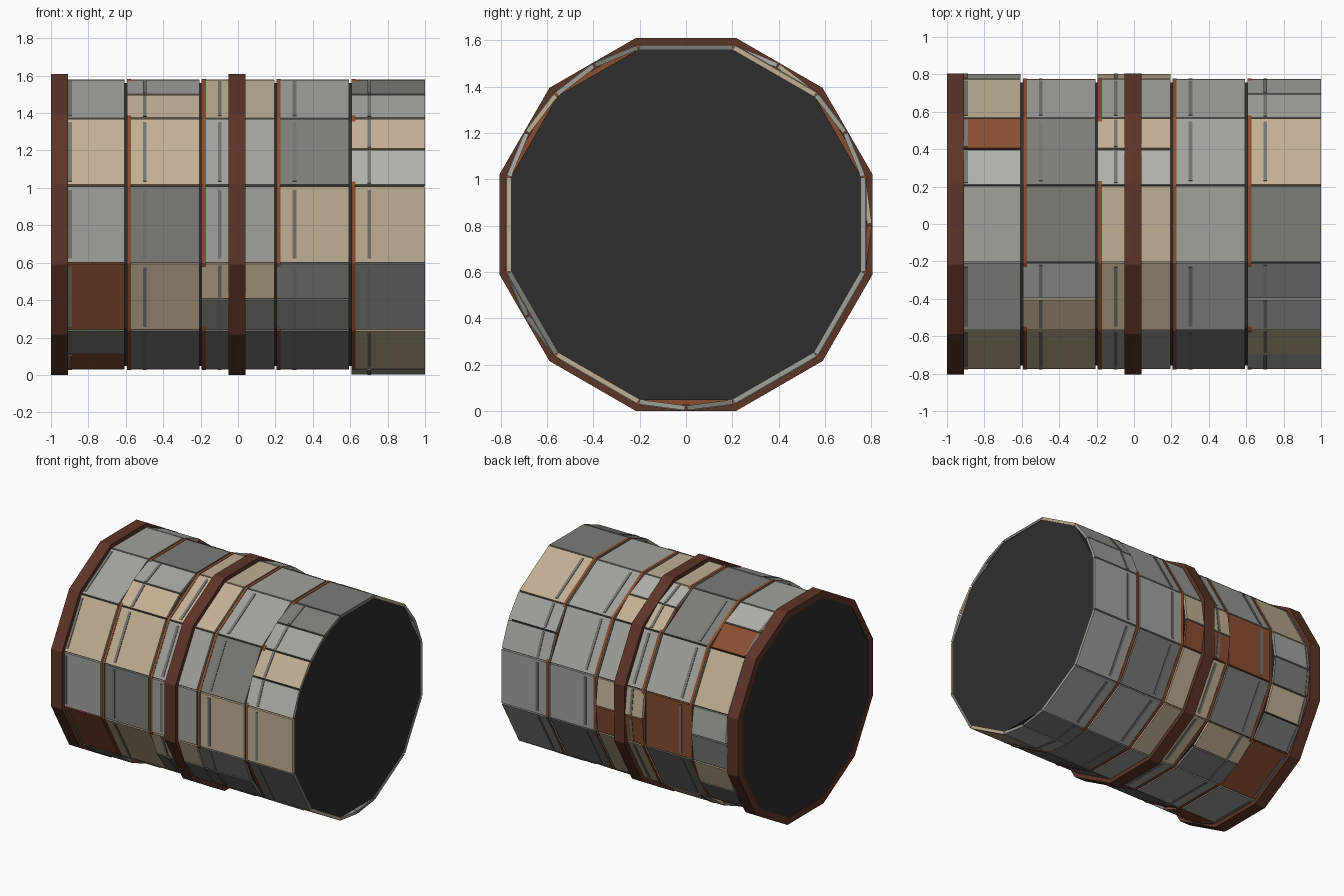
import bpy, math

if "Cube" in bpy.data.objects:
    bpy.data.objects.remove(bpy.data.objects["Cube"])

CZ = 0.805                       # axis height
STEP = math.radians(30)
C15 = math.cos(STEP / 2)
COLOURS = {
    'L': ("pale_grey", (0.44, 0.44, 0.41)), 'G': ("light_grey", (0.36, 0.36, 0.33)),
    'D': ("mid_grey", (0.20, 0.205, 0.18)), 'T': ("tan", (0.53, 0.43, 0.29)),
    'R': ("rust", (0.25, 0.075, 0.03)), 'B': ("dark_rust", (0.11, 0.035, 0.02)),
    'S': ("strip_grey", (0.17, 0.175, 0.16)), 'K': ("core_dark", (0.028, 0.028, 0.03)),
}
MATS = {}
for key, (name, rgb) in COLOURS.items():
    MATS[key] = bpy.data.materials.new(name)
    MATS[key].diffuse_color = (*rgb, 1)


def pt(x, r, a):
    """Point around the x axis; angle 0 faces the front, growing upwards."""
    return (x, -r * math.cos(a), CZ + r * math.sin(a))


class Part:
    """Collects coloured pieces into one object."""
    def __init__(self, name):
        self.name, self.v, self.f, self.c = name, [], [], []

    def add(self, verts, faces, col):
        n = len(self.v)
        self.v += verts
        self.f += [tuple(i + n for i in f) for f in faces]
        self.c += [col] * len(faces)

    def slab(self, x0, x1, p0, p1, depth, col):
        """Flat plate between two (y, z) points, extruded inwards by depth."""
        (y0, z0), (y1, z1) = p0, p1
        ln = math.hypot(y1 - y0, z1 - z0)
        ny, nz = (z1 - z0) / ln * depth, -(y1 - y0) / ln * depth
        sec = [p0, p1, (y1 + ny, z1 + nz), (y0 + ny, z0 + nz)]
        self.add([(x, y, z) for x in (x0, x1) for y, z in sec],
                 [(3, 2, 1, 0), (4, 5, 6, 7)] +
                 [(i, (i + 1) % 4, (i + 1) % 4 + 4, i + 4) for i in range(4)], col)

    def build(self):
        me = bpy.data.meshes.new(self.name)
        me.from_pydata(self.v, [], self.f)
        keys = sorted(set(self.c))
        for k in keys:
            me.materials.append(MATS[k])
        for poly, c in zip(me.polygons, self.c):
            poly.material_index = keys.index(c)
        ob = bpy.data.objects.new(self.name, me)
        bpy.context.collection.objects.link(ob)
        return ob


def hoop(name, x0, x1, outer, inner, col):
    """Twelve-sided ring given by its flat-to-centre distances."""
    p = Part(name)
    prof = [(x0, outer), (x1, outer), (x1, inner), (x0, inner)]
    verts = [pt(x, r / C15, (k - 0.5) * STEP) for k in range(12) for x, r in prof]
    faces = [(k * 4 + j, k * 4 + (j + 1) % 4, (k + 1) % 12 * 4 + (j + 1) % 4, (k + 1) % 12 * 4 + j)
             for k in range(12) for j in range(4)]
    p.add(verts, [f[::-1] for f in faces], col)
    p.build()


# dark core
core = Part("core")
core.add([pt(x, 0.757 / C15, (k - 0.5) * STEP) for x in (-0.995, 0.995) for k in range(12)],
         [tuple(range(12)), tuple(range(23, 11, -1))] +
         [(k, k + 12, (k + 1) % 12 + 12, (k + 1) % 12) for k in range(12)], 'K')
core.build()

# big hoops at the end and middle
hoop("end_hoop", -1.0, -0.91, 0.805, 0.755, 'B')
hoop("middle_hoop", -0.05, 0.04, 0.805, 0.75, 'B')

# cladding: one row per section, faces from the front going up and over;
# two letters mean the face is split in two and bows outwards
LAYOUT = [
    "G T G G LR T GD TD R G RD R",
    "D T TG D D G R D TD G D T",
    "G G T T LT G TR T T G D DT",
    "T D G G G G G D G D D DD",
    "T LT GD D T GG G G G DG T D",
]
R_OUT = 0.775 / C15
for c, row in enumerate(LAYOUT):
    s = -1 + 0.4 * c
    panels, strips = Part(f"panels_{c + 1}"), Part(f"strips_{c + 1}")
    for k, cols in enumerate(row.split()):
        n = len(cols)
        for i, col in enumerate(cols):
            a0 = (k - 0.5 + i / n) * STEP
            a1 = a0 + STEP / n
            p0, p1 = pt(0, R_OUT, a0)[1:], pt(0, R_OUT, a1)[1:]
            mix = lambda t: (p0[0] + (p1[0] - p0[0]) * t, p0[1] + (p1[1] - p0[1]) * t)
            g = 0.012 * n
            panels.slab(s + 0.006, s + 0.394 + 0.006 * (c == 4), mix(g), mix(1 - g), 0.02, col)
            # slim raised strip
            if k != 3:
                am = (a0 + a1) / 2
                off = (-0.004 * math.cos(am), 0.004 * math.sin(am))
                q0, q1 = [(m[0] + off[0], m[1] + off[1]) for m in (mix(0.06), mix(0.94))]
                strips.slab(s + 0.092, s + 0.112, q0, q1, 0.008, 'S')
    panels.build()
    strips.build()
    # narrow rust band at the start of each section
    if c:
        hoop(f"band_{c}", s + 0.007, s + 0.028, 0.778, 0.75, 'R')

for m in bpy.data.materials:
    if m.users and not m.is_grease_pencil:
        m.use_nodes = True
        m.node_tree.nodes["Principled BSDF"].inputs["Base Color"].default_value = m.diffuse_color
